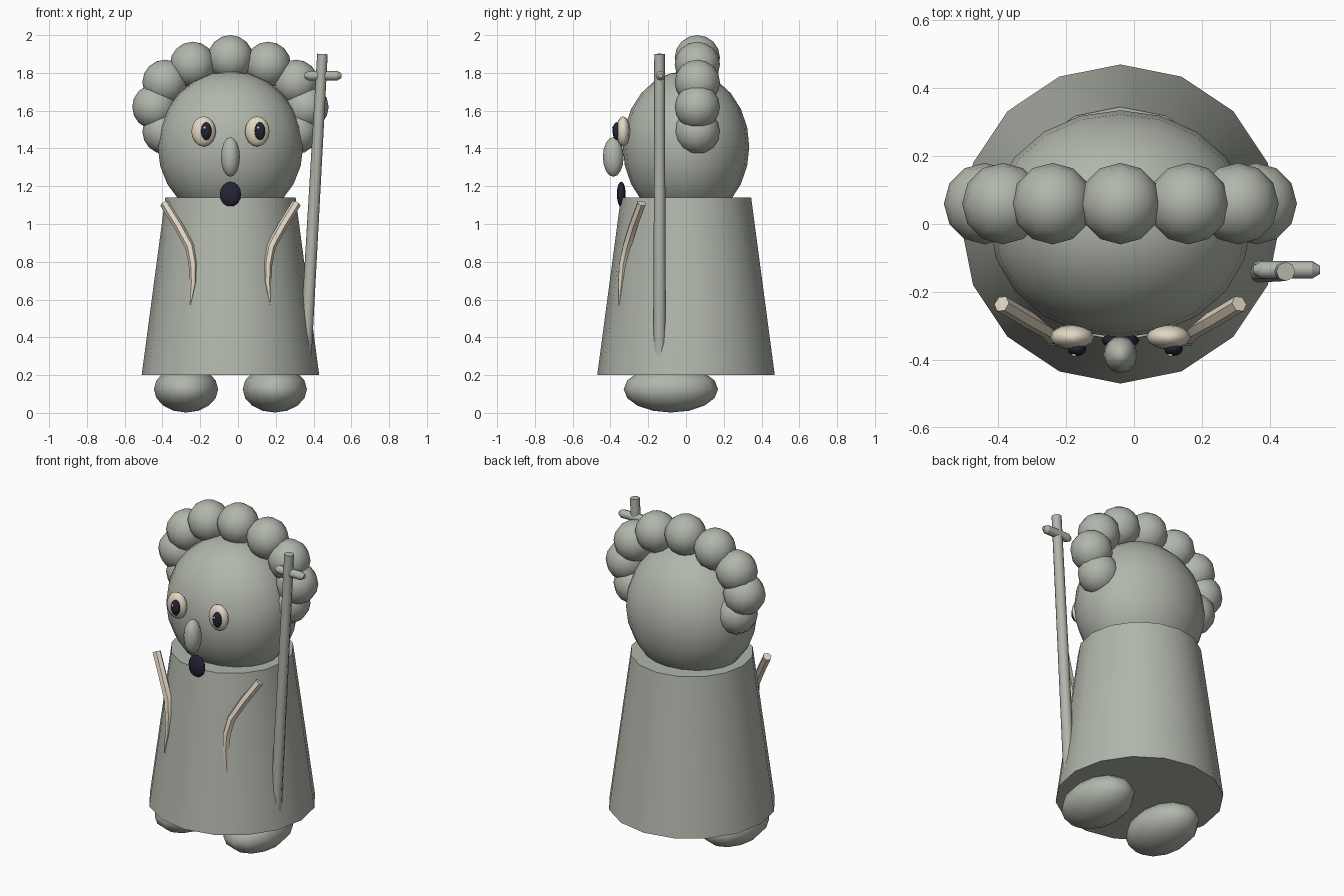
import bpy, math
from mathutils import Vector

if "Cube" in bpy.data.objects:
    bpy.data.objects.remove(bpy.data.objects["Cube"])

CX = -0.04  # symmetry line of the figure


def material(name, rgb):
    m = bpy.data.materials.new(name)
    m.diffuse_color = (*rgb, 1)
    m.use_nodes = True
    m.node_tree.nodes["Principled BSDF"].inputs["Base Color"].default_value = m.diffuse_color
    return m


STONE = material("grey_green", (0.44, 0.47, 0.41))
CREAM = material("cream", (0.76, 0.68, 0.55))
DARK = material("dark_navy", (0.018, 0.017, 0.035))


def finish(name, mat, angle=None):
    o = bpy.context.object
    o.name = name
    o.data.materials.append(mat)
    if angle is None:
        bpy.ops.object.shade_smooth()
    else:
        bpy.ops.object.shade_smooth_by_angle(angle=math.radians(angle))
    return o


def ball(name, mat, loc, radii, seg=12, rings=8):
    bpy.ops.mesh.primitive_uv_sphere_add(segments=seg, ring_count=rings, radius=1, location=loc)
    bpy.context.object.scale = radii
    bpy.ops.object.transform_apply(location=False, rotation=False)
    return finish(name, mat)


def rod(name, mat, a, b, r1, r2, sides=8):
    a, b = Vector(a), Vector(b)
    bpy.ops.mesh.primitive_cone_add(vertices=sides, radius1=r1, radius2=r2,
                                    depth=(b - a).length, location=(a + b) / 2)
    bpy.context.object.rotation_euler = (b - a).to_track_quat('Z', 'Y').to_euler()
    return finish(name, mat, 50)


# Robe and head
bpy.ops.mesh.primitive_cone_add(vertices=16, radius1=0.47, radius2=0.345, depth=0.94,
                                location=(CX, 0, 0.67))
finish("robe", STONE, 50)
ball("head", STONE, (CX, 0, 1.41), (0.385, 0.335, 0.40), 20, 12)

# Curls in an arch over the head
for i in range(-4, 5):
    a = math.radians(30 * i)
    ball("curl", STONE, (CX + 0.4 * math.sin(a), 0.06, 1.62 + 0.26 * math.cos(a)),
         (0.12, 0.12, 0.12))

# Nose and mouth
ball("nose", STONE, (CX, -0.385, 1.355), (0.05, 0.055, 0.105))
ball("mouth", DARK, (CX, -0.343, 1.158), (0.056, 0.023, 0.067))

for s, side in ((-1, "left"), (1, "right")):
    # Feet
    ball(side + "_foot", STONE, (CX + 0.235 * s, -0.08, 0.125), (0.17, 0.25, 0.123))
    # Eyes with pupils and glints
    x = CX + 0.142 * s
    ball(side + "_eye", CREAM, (x, -0.333, 1.49), (0.065, 0.037, 0.08))
    ball(side + "_pupil", DARK, (x + 0.014, -0.367, 1.492), (0.028, 0.022, 0.047))
    ball(side + "_glint", CREAM, (x + 0.006, -0.385, 1.51), (0.008, 0.006, 0.008), 8, 6)
    # Curved tusk lying on the robe
    curve = bpy.data.curves.new(side + "_tusk", 'CURVE')
    curve.dimensions = '3D'
    curve.bevel_depth = 0.025
    curve.bevel_resolution = 1
    curve.use_fill_caps = True
    path = ((0.35, -0.235, 1.11, 1), (0.275, -0.28, 0.99, 1), (0.215, -0.313, 0.88, 1),
            (0.198, -0.333, 0.79, 0.95), (0.196, -0.342, 0.69, 0.8), (0.213, -0.355, 0.57, 0.1))
    sp = curve.splines.new('POLY')
    sp.points.add(len(path) - 1)
    for p, (px, py, pz, r) in zip(sp.points, path):
        p.co = (CX + s * px, py, pz, 1)
        p.radius = r
    o = bpy.data.objects.new(side + "_tusk", curve)
    bpy.context.collection.objects.link(o)
    bpy.ops.object.select_all(action='DESELECT')
    o.select_set(True)
    bpy.context.view_layer.objects.active = o
    bpy.ops.object.convert(target='MESH')
    finish(side + "_tusk", CREAM, 50)

# Staff with its crossbar
rod("staff", STONE, (0.355, -0.14, 0.27), (0.447, -0.14, 1.90), 0.033, 0.028)
rod("crossbar", STONE, (0.375, -0.135, 1.785), (0.525, -0.135, 1.785), 0.026, 0.026)
rod("crossbar_tip", STONE, (0.375, -0.135, 1.785), (0.352, -0.135, 1.785), 0.026, 0.012)
rod("crossbar_tip", STONE, (0.525, -0.135, 1.785), (0.548, -0.135, 1.785), 0.026, 0.012)
